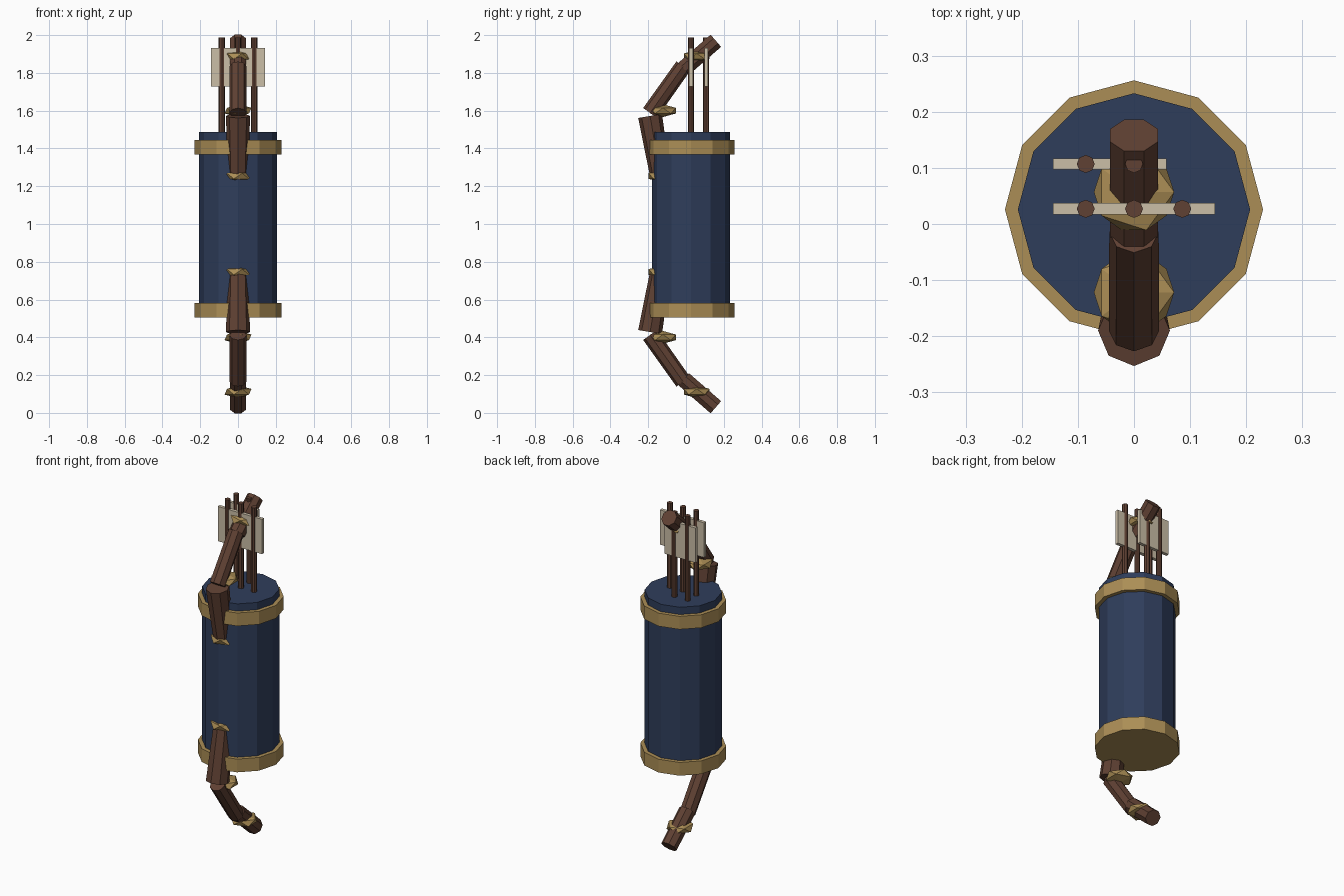
import bpy
import math
from mathutils import Vector

if "Cube" in bpy.data.objects:
    bpy.data.objects.remove(bpy.data.objects["Cube"])


def material(name, rgb):
    m = bpy.data.materials.new(name)
    m.diffuse_color = (*rgb, 1)
    m.use_nodes = True
    m.node_tree.nodes["Principled BSDF"].inputs["Base Color"].default_value = m.diffuse_color
    return m


BLUE = material("navy leather", (0.028, 0.047, 0.105))
GOLD = material("aged gold", (0.41, 0.27, 0.092))
BROWN = material("dark wood", (0.115, 0.052, 0.033))
CREAM = material("pale feather", (0.60, 0.52, 0.39))


def finish(name, mat):
    o = bpy.context.object
    o.name = name
    o.data.materials.append(mat)
    return o


def cylinder(name, mat, sides, r, z0, z1, x=0, y=0):
    bpy.ops.mesh.primitive_cylinder_add(vertices=sides, radius=r, depth=z1 - z0,
                                        location=(x, y, (z0 + z1) / 2))
    return finish(name, mat)


def limb(name, p0, p1, r0, r1, turn=0):
    """Tapered octagonal bar between two (y, z) points in the x = 0 plane."""
    a, b = Vector((0, *p0)), Vector((0, *p1))
    d = b - a
    bpy.ops.mesh.primitive_cone_add(vertices=8, radius1=r0, radius2=r1, depth=d.length)
    o = finish(name, BROWN)
    for v in o.data.vertices:
        c, s = math.cos(turn), math.sin(turn)
        x, y, z = v.co
        v.co = (c * x - s * y, s * x + c * y, z)
    # lean the bar about the x axis only
    o.rotation_euler = (math.atan2(-d.y, d.z), 0, 0)
    o.location = (a + b) / 2


# Quiver body with two bands
CY = 0.026
cylinder("quiver_body", BLUE, 12, 0.207, 0.52, 1.488, y=CY)
cylinder("bottom_band", GOLD, 12, 0.23, 0.505, 0.583, y=CY)
cylinder("top_band", GOLD, 12, 0.23, 1.368, 1.445, y=CY)

# Arrows with flat fletching
for i, (x, y) in enumerate([(-0.086, 0.107), (0, 0.107),
                            (-0.086, 0.027), (0, 0.027), (0.086, 0.027)]):
    cylinder(f"arrow_shaft_{i}", BROWN, 8, 0.016, 1.40, 1.988, x, y)
    bpy.ops.mesh.primitive_cube_add(size=1, location=(x, y, 1.83))
    o = finish(f"arrow_feather_{i}", CREAM)
    o.scale = (0.116, 0.02, 0.205)

# Bow: two mirrored limbs of three bars, each with gold knots
for side, s in (("upper", 1), ("lower", -1)):
    def pt(y, h):
        return (y, 1.0 + s * h)
    limb(f"{side}_grip_limb", pt(-0.135, 0.245), pt(-0.19, 0.572), 0.053, 0.064)
    limb(f"{side}_mid_limb", pt(-0.19, 0.588), pt(-0.015, 0.835), 0.045, 0.044)
    limb(f"{side}_tip_limb", pt(-0.012, 0.822), pt(0.158, 0.97), 0.046, 0.046,
         math.pi / 8)
    for part, y, h in (("grip", -0.13, 0.254), ("mid", -0.122, 0.6), ("tip", 0.057, 0.888)):
        bpy.ops.mesh.primitive_ico_sphere_add(subdivisions=1, radius=0.08,
                                              location=(0, *pt(y, h)))
        finish(f"{side}_{part}_knot", GOLD).scale = (1, 1, 0.42)
